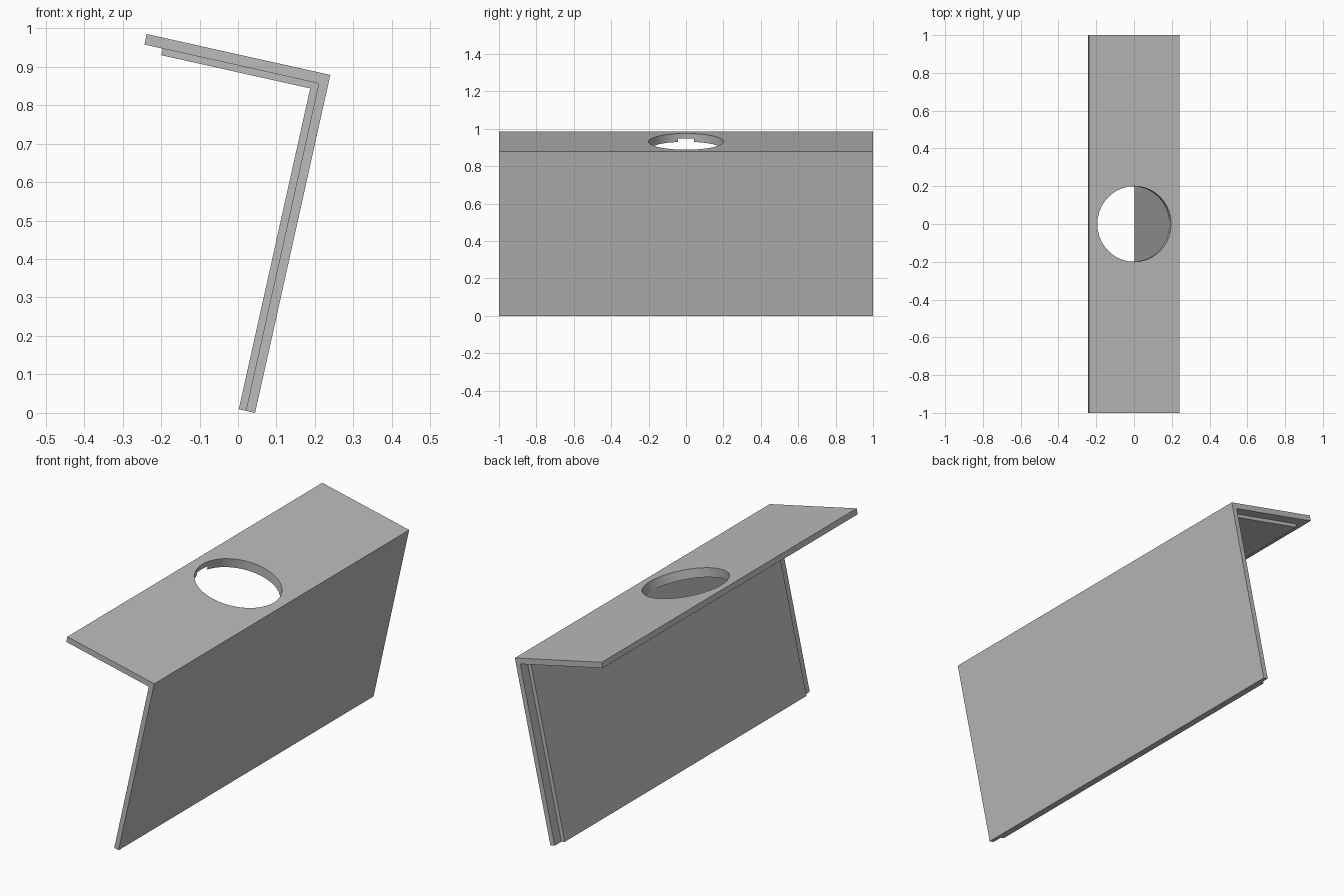
import bpy, bmesh, math
from mathutils import Matrix

default = bpy.data.objects.get("Cube")
if default:
    bpy.data.objects.remove(default, do_unlink=True)

# Tilted frame whose origin is the outer corner of the bend
TILT = math.radians(12.55)
WALL_H = 0.9
SHELF_W = 0.489
FRAME = Matrix.Translation((0.24, 0, WALL_H * math.cos(TILT))) @ Matrix.Rotation(TILT, 4, 'Y')

grey = bpy.data.materials.new("plain grey")
grey.use_nodes = True
colour = (0.5, 0.5, 0.5, 1)
grey.diffuse_color = colour
grey.node_tree.nodes["Principled BSDF"].inputs["Base Color"].default_value = colour


def finish(bm, name):
    bmesh.ops.recalc_face_normals(bm, faces=bm.faces)
    mesh = bpy.data.meshes.new(name)
    bm.to_mesh(mesh)
    bm.free()
    obj = bpy.data.objects.new(name, mesh)
    mesh.materials.append(grey)
    obj.matrix_world = FRAME
    bpy.context.collection.objects.link(obj)
    return obj


def bent_sheet(name, width, outer, inner, half_length):
    """L-shaped profile between two corner offsets, extruded along y."""
    (ou, ov), (iu, iv) = outer, inner
    profile = [(-width, ov), (ou, ov), (ou, -WALL_H),
               (iu, -WALL_H), (iu, iv), (-width, iv)]
    bm = bmesh.new()
    face = bm.faces.new([bm.verts.new((u, -half_length, v)) for u, v in profile])
    swept = bmesh.ops.extrude_face_region(bm, geom=[face])["geom"]
    bmesh.ops.translate(bm, vec=(0, 2 * half_length, 0),
                        verts=[g for g in swept if isinstance(g, bmesh.types.BMVert)])
    return finish(bm, name)


# Outer shell and the shorter lining inside it
shell = bent_sheet("outer_shell", SHELF_W, (0, 0), (-0.0245, -0.028), 1.0)
lining = bent_sheet("inner_lining", 0.44, (-0.0245, -0.028), (-0.0435, -0.0455), 0.948)

# Round opening square to the shelf
bm = bmesh.new()
bmesh.ops.create_cone(bm, cap_ends=True, segments=96, radius1=0.2, radius2=0.2, depth=0.2,
                      matrix=Matrix.Translation((-SHELF_W / 2, 0, 0)))
cutter = finish(bm, "opening_cutter")
cutter.hide_render = True

for obj in (shell, lining):
    cut = obj.modifiers.new("opening", 'BOOLEAN')
    cut.operation = 'DIFFERENCE'
    cut.solver = 'EXACT'
    cut.object = cutter
    bpy.ops.object.select_all(action='DESELECT')
    obj.select_set(True)
    bpy.context.view_layer.objects.active = obj
    bpy.ops.object.modifier_apply(modifier=cut.name)
    bpy.ops.object.shade_smooth_by_angle(angle=math.radians(30))

bpy.data.objects.remove(cutter, do_unlink=True)
